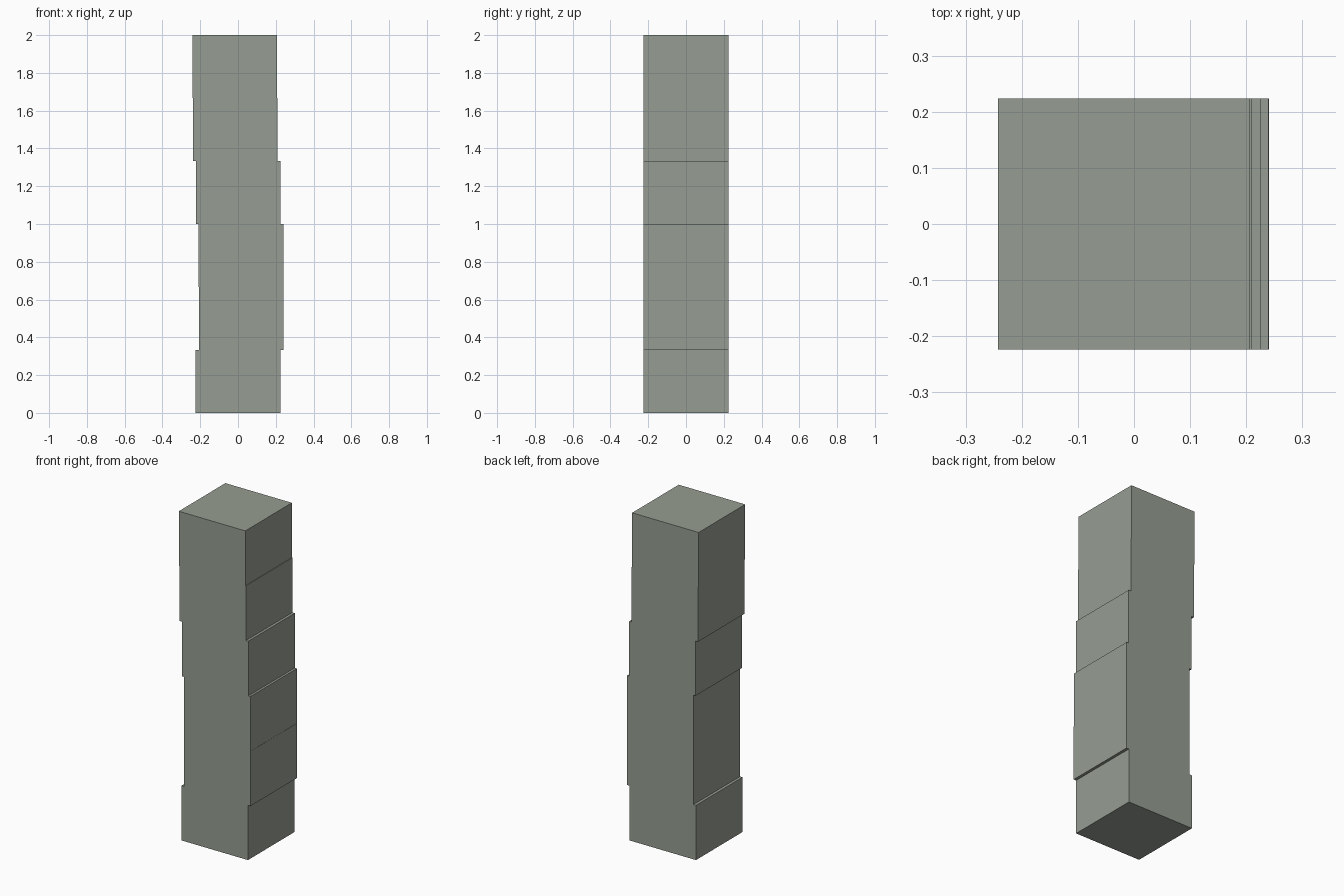
import bpy

cube = bpy.data.objects.get("Cube")
if cube:
    bpy.data.objects.remove(cube, do_unlink=True)

# Grey-green stone
stone = bpy.data.materials.new("grey_green_stone")
stone.use_nodes = True
color = (0.305, 0.337, 0.287, 1)
stone.diffuse_color = color
stone.node_tree.nodes["Principled BSDF"].inputs["Base Color"].default_value = color

# Six stacked blocks, each shifted slightly sideways
WIDTH = 0.448
HEIGHT = 2 / 6
OFFSETS = [0.0, 0.017, 0.016, 0.002, -0.014, -0.018]

for i, x in enumerate(OFFSETS):
    bpy.ops.mesh.primitive_cube_add(size=1, location=(x, 0, (i + 0.5) * HEIGHT))
    block = bpy.context.object
    block.name = f"pillar_block_{i + 1}"
    block.scale = (WIDTH, WIDTH, HEIGHT)
    bpy.ops.object.transform_apply(location=False, rotation=False, scale=True)
    block.data.materials.append(stone)
